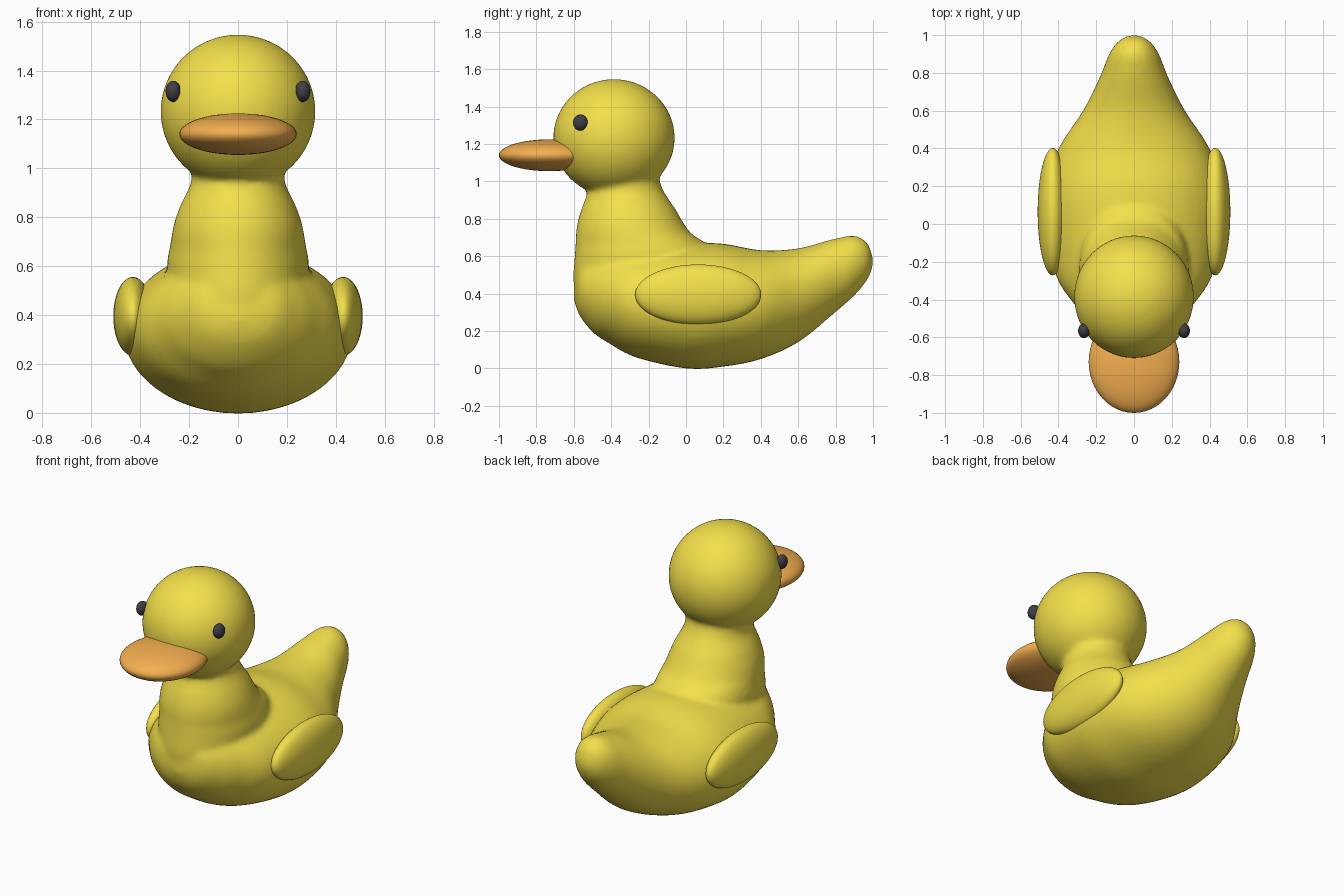
import bpy, bmesh
from math import sin, cos, tau
from mathutils import Matrix, Vector

if "Cube" in bpy.data.objects:
    bpy.data.objects.remove(bpy.data.objects["Cube"])


def material(name, rgb):
    m = bpy.data.materials.new(name)
    m.diffuse_color = (*rgb, 1)
    m.use_nodes = True
    m.node_tree.nodes["Principled BSDF"].inputs["Base Color"].default_value = m.diffuse_color
    return m


def spline(rows, steps=4):
    """Catmull-Rom interpolation of section parameters."""
    rows = [Vector(r) for r in rows]
    out = []
    for i in range(len(rows) - 1):
        a, b, c, d = rows[max(i - 1, 0)], rows[i], rows[i + 1], rows[min(i + 2, len(rows) - 1)]
        for k in range(steps):
            t = k / steps
            out.append(b + 0.5 * t * (c - a + t * (2 * a - 5 * b + 4 * c - d + t * (3 * (b - c) + d - a))))
    return out + [rows[-1]]


def loft(bm, rows, axis, n=48):
    """Elliptical sections: position, half width in x, low and high limit."""
    rings = []
    for p, w, lo, hi in spline(rows):
        ring = []
        for i in range(n):
            a = tau * i / n
            x, v = w * cos(a), (lo + hi) / 2 + (hi - lo) / 2 * sin(a)
            ring.append(bm.verts.new((x, p, v) if axis == 'Y' else (x, v, p)))
        rings.append(ring)
    for r, s in zip(rings, rings[1:]):
        for i in range(n):
            j = (i + 1) % n
            bm.faces.new((r[i], r[j], s[j], s[i]))
    bm.faces.new(rings[0])
    bm.faces.new(rings[-1])


def ball(bm, center, radii):
    bmesh.ops.create_uvsphere(bm, u_segments=48, v_segments=32, radius=1,
                              matrix=Matrix.LocRotScale(Vector(center), None, Vector(radii)))


def finish(name, bm, mat):
    bmesh.ops.recalc_face_normals(bm, faces=bm.faces)
    for f in bm.faces:
        f.smooth = True
    me = bpy.data.meshes.new(name)
    bm.to_mesh(me)
    bm.free()
    me.materials.append(mat)
    ob = bpy.data.objects.new(name, me)
    bpy.context.collection.objects.link(ob)
    return ob


def ellipsoid(name, center, radii, mat):
    bm = bmesh.new()
    ball(bm, center, radii)
    return finish(name, bm, mat)


yellow = material("yellow", (0.91, 0.75, 0.07))
orange = material("orange", (0.91, 0.43, 0.08))
dark = material("dark", (0.05, 0.05, 0.06))

# Body: torso with tail, neck and head blended into one skin
bm = bmesh.new()
loft(bm, [(-0.60, 0.03, 0.37, 0.43), (-0.57, 0.16, 0.285, 0.56), (-0.50, 0.25, 0.195, 0.62),
          (-0.42, 0.32, 0.14, 0.64), (-0.27, 0.415, 0.06, 0.65), (0.0, 0.465, 0.0, 0.67),
          (0.20, 0.46, 0.01, 0.667), (0.40, 0.40, 0.05, 0.632), (0.60, 0.27, 0.14, 0.642),
          (0.78, 0.18, 0.285, 0.69), (0.90, 0.132, 0.39, 0.71), (0.97, 0.08, 0.475, 0.67),
          (1.0, 0.02, 0.55, 0.59)], 'Y')
loft(bm, [(0.30, 0.25, -0.55, 0.0), (0.45, 0.27, -0.60, 0.05), (0.60, 0.29, -0.595, 0.13),
          (0.67, 0.28, -0.59, 0.10), (0.72, 0.272, -0.588, 0.03), (0.78, 0.26, -0.58, -0.015),
          (0.85, 0.235, -0.56, -0.055), (0.90, 0.21, -0.54, -0.09), (0.95, 0.19, -0.525, -0.12),
          (1.0, 0.195, -0.53, -0.14), (1.06, 0.22, -0.55, -0.15)], 'Z')
ball(bm, (0, -0.385, 1.233), (0.317, 0.325, 0.314))
body = finish("body", bm, yellow)
remesh = body.modifiers.new("merge", 'REMESH')
remesh.mode = 'VOXEL'
remesh.voxel_size = 0.015
remesh.use_smooth_shade = True
blend = body.modifiers.new("blend", 'SMOOTH')
blend.factor = 0.5
blend.iterations = 8

# Beak
ellipsoid("beak", (0, -0.73, 1.14), (0.24, 0.27, 0.085), orange)

# Wings and eyes on both sides
for side, s in (("right", 1), ("left", -1)):
    ellipsoid("wing_" + side, (s * 0.43, 0.065, 0.395), (0.08, 0.337, 0.161), yellow)
    ellipsoid("eye_" + side, (s * 0.265, -0.565, 1.315), (0.031, 0.039, 0.043), dark)
